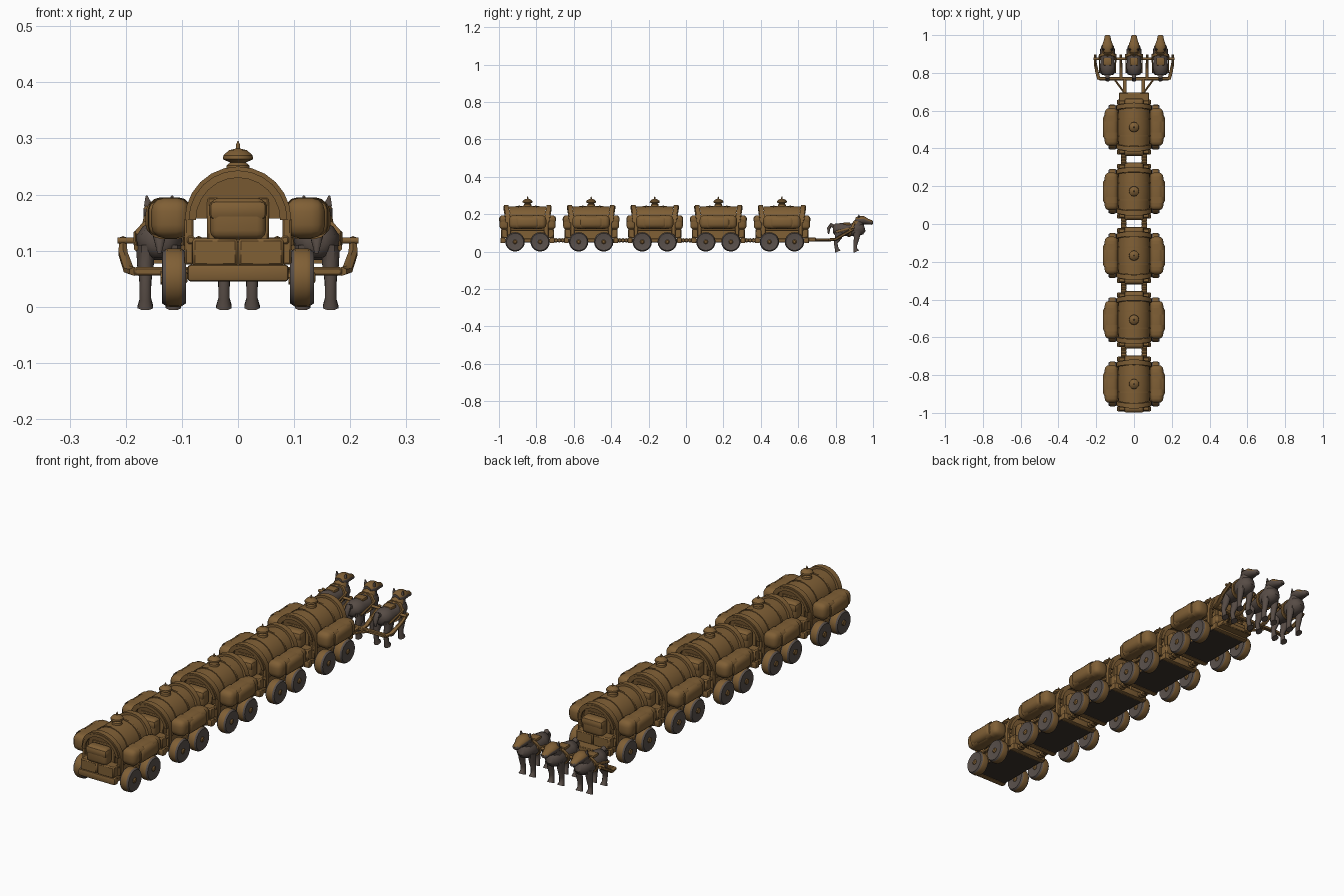
import bpy, bmesh
from math import sin, cos, pi
from mathutils import Vector, Matrix

if "Cube" in bpy.data.objects:
    bpy.data.objects.remove(bpy.data.objects["Cube"])


def material(name, rgb):
    m = bpy.data.materials.new(name)
    m.use_nodes = True
    m.diffuse_color = (*rgb, 1)
    m.node_tree.nodes["Principled BSDF"].inputs["Base Color"].default_value = (*rgb, 1)
    return m


WOOD = material("warm wood", (0.215, 0.115, 0.036))
DARK = material("dark underside", (0.045, 0.032, 0.024))
GREY = material("wheel grey", (0.10, 0.08, 0.07))
FUR = material("grey brown fur", (0.095, 0.072, 0.06))


def finish(name, bm, mats, rule=None, angle=40):
    bmesh.ops.recalc_face_normals(bm, faces=bm.faces)
    bm.normal_update()
    if rule:
        for f in bm.faces:
            f.material_index = rule(f)
    mesh = bpy.data.meshes.new(name)
    bm.to_mesh(mesh)
    bm.free()
    for m in mats:
        mesh.materials.append(m)
    ob = bpy.data.objects.new(name, mesh)
    bpy.context.collection.objects.link(ob)
    bpy.ops.object.select_all(action="DESELECT")
    ob.select_set(True)
    bpy.context.view_layer.objects.active = ob
    bpy.ops.object.shade_smooth_by_angle(angle=angle * pi / 180)
    return ob


def box(name, centre, size, mats=(WOOD,), bevel=0.003, segs=1, rule=None):
    bm = bmesh.new()
    bmesh.ops.create_cube(bm, size=1, matrix=Matrix.Translation(centre) @ Matrix.Diagonal((*size, 1)))
    if bevel:
        bmesh.ops.bevel(bm, geom=bm.edges[:], offset=bevel, segments=segs, affect="EDGES", profile=0.5)
    return finish(name, bm, mats, rule)


def loft(name, rings, mats=(WOOD,), closed=False, rule=None, angle=50):
    """Skin a list of equal point rings; cap the ends unless closed."""
    bm = bmesh.new()
    rows = [[bm.verts.new(p) for p in ring] for ring in rings]
    n = len(rows[0])
    pairs = list(zip(rows, rows[1:])) + ([(rows[-1], rows[0])] if closed else [])
    for a, b in pairs:
        for i in range(n):
            j = (i + 1) % n
            bm.faces.new((a[i], a[j], b[j], b[i]))
    if not closed:
        bm.faces.new(rows[0])
        bm.faces.new(rows[-1])
    return finish(name, bm, mats, rule, angle)


def tube(name, path, mats=(WOOD,), sides=8, rule=None):
    """Path of (x, y, z, half width, half height), ring turned to the path in the y-z plane."""
    rings = []
    for i, (x, y, z, w, h) in enumerate(path):
        a, b = path[max(i - 1, 0)], path[min(i + 1, len(path) - 1)]
        d = Vector(b[:3]) - Vector(a[:3])
        d.normalize()
        side = Vector((1, 0, 0)) if abs(d.x) < 0.8 else Vector((0, 1, 0))
        up = d.cross(side).normalized()
        side = up.cross(d).normalized()
        c = Vector((x, y, z))
        rings.append([c + side * w * cos(t) + up * h * sin(t)
                      for t in [2 * pi * (k + 0.5) / sides for k in range(sides)]])
    return loft(name, rings, mats, rule=rule)


def lathe(name, centre, profile, axis="Z", sides=16, mats=(WOOD,), rule=None):
    """Turn (radius, offset) pairs around the given axis."""
    c = Vector(centre)
    rings = []
    for r, o in profile:
        ring = []
        for k in range(sides):
            u, v = r * cos(2 * pi * k / sides), r * sin(2 * pi * k / sides)
            ring.append(c + Vector((u, v, o) if axis == "Z" else (o, u, v)))
        rings.append(ring)
    return loft(name, rings, mats, rule=rule, angle=35)


def hoop(name, y, lean, inner, outer, half, cz=0.155, steps=12):
    """Arch across x that leans outward toward its crown."""
    rings = []
    for i in range(steps + 1):
        t = pi * i / steps
        yy = y + lean * sin(t)
        rings.append([(r * cos(t), yy + s, cz + r * sin(t))
                      for r, s in ((inner, -half), (outer, -half), (outer, half), (inner, half))])
    return loft(name, rings, angle=20)


def wagon(n, y):
    p = f"wagon_{n}_"
    # bed, dark below
    box(p + "bed", (0, y, 0.06), (0.17, 0.27, 0.022), (WOOD, DARK),
        rule=lambda f: 1 if f.normal.z < -0.5 else 0)
    box(p + "lower_body", (0, y, 0.09), (0.155, 0.2, 0.05))
    box(p + "inner_cabin", (0, y, 0.15), (0.11, 0.19, 0.09))
    # vaulted roof, leaning outward at both ends
    rings = []
    for e in (-1, -0.5, 0, 0.5, 1):
        ring = []
        for i in range(13):
            t = pi * i / 12
            r = 0.088 - 0.004 * abs(e)
            ring.append((r * cos(t), y + e * (0.088 + 0.012 * sin(t)), 0.157 + r * sin(t)))
        rings.append(ring)
    loft(p + "roof", rings, angle=35)
    for k, o in enumerate((-0.045, 0.045)):
        hoop(f"{p}roof_rib_{k}", y + o, 0, 0.084, 0.091, 0.004)
    # finial
    lathe(p + "finial", (0, y, 0), [(0.022, 0.238), (0.02, 0.252), (0.014, 0.257), (0.027, 0.263),
          (0.026, 0.27), (0.016, 0.279), (0.004, 0.282), (0.004, 0.288), (0.001, 0.295)], sides=12)
    for s, end in ((-1, "front"), (1, "back")):
        hoop(f"{p}{end}_hoop", y + s * 0.1, s * 0.014, 0.079, 0.095, 0.012)
        hoop(f"{p}{end}_trim", y + s * 0.112, s * 0.012, 0.075, 0.088, 0.005)
        # end bumper, crates and rolled pouch
        box(f"{p}{end}_bumper", (0, y + s * 0.132, 0.06), (0.18, 0.026, 0.03), bevel=0.006, segs=2)
        box(f"{p}{end}_pouch", (0, y + s * 0.125, 0.157), (0.1, 0.05, 0.074), bevel=0.016, segs=3)
        box(f"{p}{end}_pouch_flap", (0, y + s * 0.13, 0.172), (0.104, 0.044, 0.036), bevel=0.012, segs=2)
        for x, side in ((-0.041, "right"), (0.041, "left")):
            box(f"{p}{end}_{side}_crate", (x, y + s * 0.118, 0.097), (0.081, 0.048, 0.05), bevel=0.005)
    for s, side in ((-1, "right"), (1, "left")):
        # side bag with straps
        box(f"{p}{side}_bag", (s * 0.12, y, 0.158), (0.07, 0.2, 0.072), bevel=0.024, segs=3)
        box(f"{p}{side}_bag_bulge", (s * 0.125, y, 0.157), (0.08, 0.13, 0.064), bevel=0.022, segs=3)
        box(f"{p}{side}_rail", (s * 0.084, y, 0.119), (0.014, 0.23, 0.014))
        for e, end in ((-1, "front"), (1, "back")):
            box(f"{p}{end}_{side}_post", (s * 0.087, y + e * 0.1, 0.117), (0.016, 0.022, 0.084))
            box(f"{p}{end}_{side}_strap", (s * 0.122, y + e * 0.045, 0.158), (0.076, 0.012, 0.074),
                bevel=0.022, segs=3)
            # wheel with wooden tread band and hub
            c = (s * 0.114, y + e * 0.067, 0.052)
            lathe(f"{p}{end}_{side}_wheel", c,
                  [(0.03, -0.018), (0.046, -0.021), (0.051, -0.014), (0.052, -0.008), (0.052, 0.008),
                   (0.051, 0.014), (0.046, 0.021), (0.03, 0.018)], "X", 20, (GREY, WOOD),
                  lambda f, cx=c[0]: 1 if abs(f.calc_center_median().x - cx) < 0.012
                  and abs(f.normal.x) < 0.3 else 0)
            lathe(f"{p}{end}_{side}_hub", c, [(0.012, -0.024), (0.012, 0.02), (0.007, 0.024)], "X", 8)


def coupling(n, y):
    for s, side in ((-1, "right"), (1, "left")):
        tube(f"coupling_{n}_{side}_bar", [(s * 0.055, y + o, 0.06, 0.005, 0.005) for o in (-0.04, 0.04)], sides=6)
        for k, o in enumerate((-0.018, 0, 0.018)):
            lathe(f"coupling_{n}_{side}_link_{k}", (s * 0.055, y + o, 0.06),
                  [(0.008, -0.014), (0.012, -0.007), (0.012, 0.007), (0.008, 0.014)], "X", 8)


def animal(n, x):
    p = f"draft_animal_{n}_"
    fur = (FUR,)
    # body, neck and head
    tube(p + "body", [(x, 0.785, 0.118, 0.016, 0.018), (x, 0.797, 0.118, 0.034, 0.032),
                      (x, 0.83, 0.118, 0.042, 0.036), (x, 0.87, 0.115, 0.038, 0.032),
                      (x, 0.91, 0.118, 0.042, 0.038), (x, 0.94, 0.124, 0.034, 0.034),
                      (x, 0.955, 0.128, 0.018, 0.02)], fur, 12)
    tube(p + "neck", [(x, 0.905, 0.115, 0.034, 0.036), (x, 0.92, 0.145, 0.032, 0.03),
                      (x, 0.935, 0.17, 0.026, 0.024)], (FUR, WOOD), 10,
         lambda f: 1 if f.normal.y < -0.3 and f.normal.z > 0.1 else 0)
    tube(p + "head", [(x, 0.905, 0.168, 0.018, 0.014), (x, 0.922, 0.168, 0.03, 0.023),
                      (x, 0.95, 0.167, 0.029, 0.022), (x, 0.972, 0.16, 0.02, 0.015),
                      (x, 0.993, 0.155, 0.016, 0.012), (x, 1.0, 0.154, 0.009, 0.007)], (FUR, WOOD), 10,
         lambda f: 1 if f.normal.z > 0.55 else 0)
    tube(p + "tail", [(x, 0.80, 0.13, 0.01, 0.01), (x, 0.775, 0.142, 0.012, 0.012),
                      (x, 0.763, 0.125, 0.012, 0.01), (x, 0.762, 0.095, 0.004, 0.004)], fur)
    for s, side in ((-1, "right"), (1, "left")):
        lx = x + s * 0.025
        tube(f"{p}{side}_ear", [(x + s * 0.02, 0.924, 0.18, 0.009, 0.006),
                                (x + s * 0.023, 0.924, 0.198, 0.002, 0.002)], fur, 6)
        tube(f"{p}{side}_hind_leg", [(lx, 0.815, 0.11, 0.018, 0.026), (lx, 0.815, 0.075, 0.016, 0.02),
                                     (lx, 0.80, 0.045, 0.011, 0.011), (lx, 0.806, 0.014, 0.011, 0.011),
                                     (lx, 0.812, 0, 0.015, 0.017)], fur)
        tube(f"{p}{side}_fore_leg", [(lx, 0.915, 0.11, 0.017, 0.022), (lx, 0.912, 0.07, 0.014, 0.016),
                                     (lx, 0.905, 0.035, 0.011, 0.011), (lx, 0.905, 0.014, 0.011, 0.011),
                                     (lx, 0.911, 0, 0.015, 0.017)], fur)
        tube(f"{p}{side}_trace", [(x + s * 0.042, 0.80, 0.105, 0.004, 0.006),
                                  (x + s * 0.043, 0.9, 0.13, 0.004, 0.006)], sides=6)
    # harness collar and back pad
    rings = []
    for k in range(14):
        t = 2 * pi * k / 14
        rings.append([(x + (0.04 + r) * cos(t), 0.885 + o + 0.015 * sin(t), 0.118 + (0.035 + r) * sin(t))
                      for r, o in ((0, -0.007), (0.007, -0.007), (0.007, 0.007), (0, 0.007))])
    loft(p + "collar", rings, closed=True)
    box(p + "back_pad", (x, 0.86, 0.148), (0.044, 0.04, 0.014), bevel=0.005, segs=2)


# five wagons joined by links
SPACING = 0.34
for i in range(5):
    wagon(i + 1, -0.847 + i * SPACING)
    if i < 4:
        coupling(i + 1, -0.847 + (i + 0.5) * SPACING)
box("driver_footboard", (0, 0.67, 0.064), (0.16, 0.05, 0.022))

# team and its shafts
for i, x in enumerate((-0.14, 0, 0.14)):
    animal(i + 1, x)
box("draw_beam", (0, 0.77, 0.063), (0.37, 0.018, 0.015))
tube("yoke_bar", [(x, 0.875, 0.118, 0.007, 0.006) for x in (-0.215, 0.215)], sides=8)
for s, side in ((-1, "right"), (1, "left")):
    tube(f"{side}_tow_pole", [(s * 0.05, y, 0.063, 0.011, 0.008) for y in (0.65, 0.775)], sides=6)
    tube(f"{side}_brace", [(s * 0.055, 0.70, 0.063, 0.006, 0.006), (s * 0.105, 0.768, 0.063, 0.006, 0.006)], sides=6)
    for name, bx, tx in (("inner", 0.068, 0.07), ("outer", 0.185, 0.205)):
        tube(f"{side}_{name}_shaft", [(s * bx, 0.765, 0.063, 0.01, 0.008), (s * (bx + tx) / 2, 0.80, 0.066, 0.01, 0.008),
             (s * tx, 0.85, 0.095, 0.009, 0.008), (s * tx, 0.895, 0.12, 0.008, 0.007)], sides=6)
